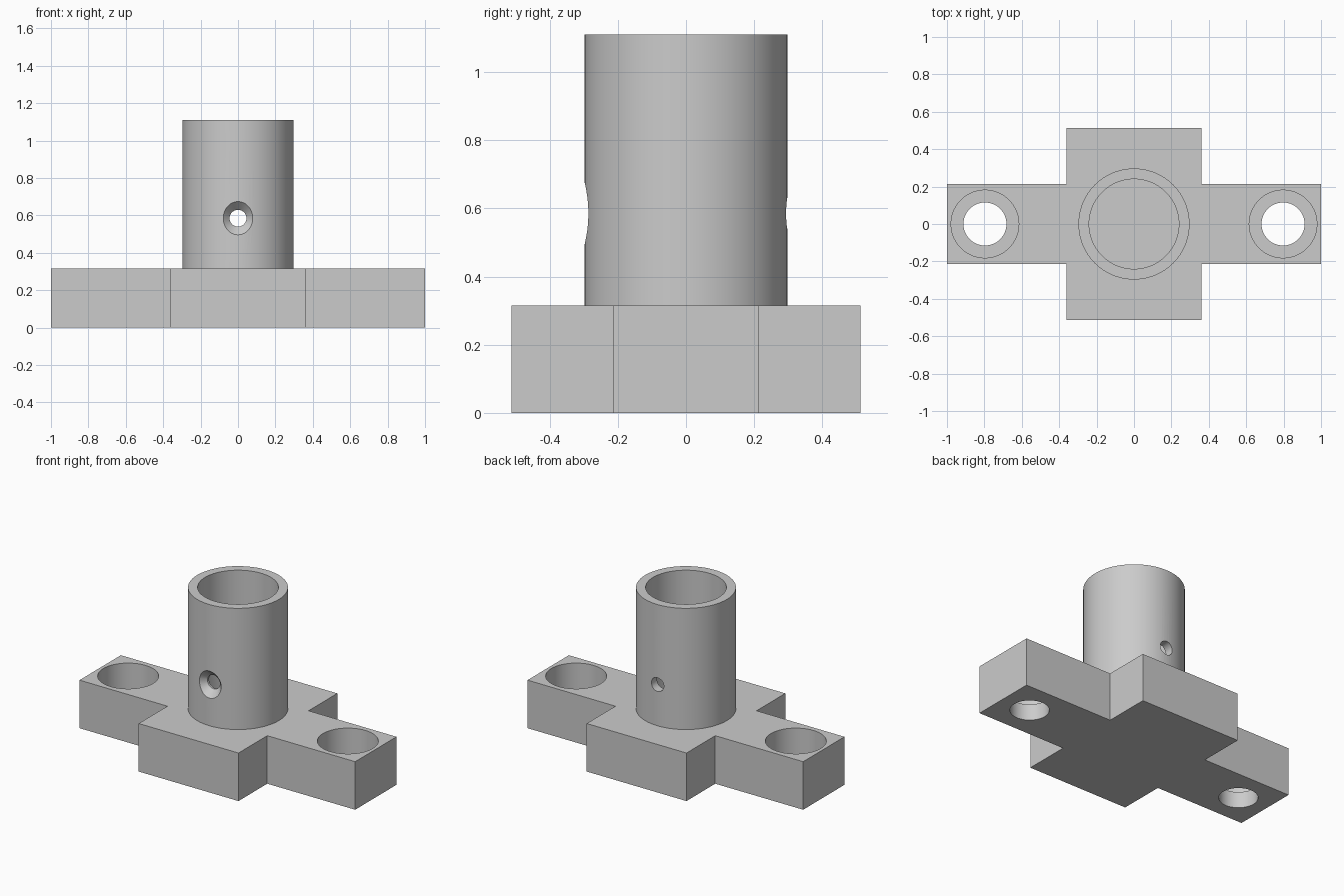
import bpy, bmesh, math
from mathutils import Matrix

if "Cube" in bpy.data.objects:
    bpy.data.objects.remove(bpy.data.objects["Cube"], do_unlink=True)

BASE_TOP, TUBE_TOP = 0.315, 1.11
TUBE_R, BORE_R = 0.297, 0.24
SCREW_X, PIN_Z = 0.797, 0.585

grey = bpy.data.materials.new("plain grey")
grey.use_nodes = True
grey.diffuse_color = (0.6, 0.6, 0.6, 1)
grey.node_tree.nodes["Principled BSDF"].inputs["Base Color"].default_value = (0.6, 0.6, 0.6, 1)


def make_object(name, bm):
    bmesh.ops.recalc_face_normals(bm, faces=bm.faces)
    mesh = bpy.data.meshes.new(name)
    bm.to_mesh(mesh)
    bm.free()
    mesh.materials.append(grey)
    obj = bpy.data.objects.new(name, mesh)
    bpy.context.collection.objects.link(obj)
    return obj


def vertical_rod(name, x, radius, bottom, top):
    bm = bmesh.new()
    bmesh.ops.create_cone(bm, cap_ends=True, segments=96, radius1=radius, radius2=radius,
                          depth=top - bottom,
                          matrix=Matrix.Translation((x, 0, (bottom + top) / 2)))
    return make_object(name, bm)


def cross_rod(name, r_front, r_back, y_front, y_back):
    bm = bmesh.new()
    place = Matrix.Translation((0, (y_front + y_back) / 2, PIN_Z))
    bmesh.ops.create_cone(bm, cap_ends=True, segments=48, radius1=r_front, radius2=r_back,
                          depth=y_back - y_front,
                          matrix=place @ Matrix.Rotation(-math.pi / 2, 4, 'X'))
    return make_object(name, bm)


def combine(target, tool, operation):
    mod = target.modifiers.new(tool.name, 'BOOLEAN')
    mod.operation, mod.solver, mod.object = operation, 'EXACT', tool
    bpy.ops.object.select_all(action='DESELECT')
    bpy.context.view_layer.objects.active = target
    target.select_set(True)
    bpy.ops.object.modifier_apply(modifier=mod.name)
    bpy.data.objects.remove(tool, do_unlink=True)


# Cross-shaped base plate
arm, pad, deep = 0.214, 0.362, 0.512
quarter = [(1, arm), (pad, arm), (pad, deep)]
half = quarter + [(-x, y) for x, y in reversed(quarter)]
outline = half + [(-x, -y) for x, y in half]
bm = bmesh.new()
face = bm.faces.new([bm.verts.new((x, y, 0)) for x, y in outline])
raised = bmesh.ops.extrude_face_region(bm, geom=[face], use_keep_orig=True)["geom"]
bmesh.ops.translate(bm, vec=(0, 0, BASE_TOP),
                    verts=[v for v in raised if isinstance(v, bmesh.types.BMVert)])
body = make_object("base_with_socket", bm)

# Upright tube and its blind bore
combine(body, vertical_rod("tube", 0, TUBE_R, 0.15, TUBE_TOP), 'UNION')
combine(body, vertical_rod("bore", 0, BORE_R, BASE_TOP + 0.001, TUBE_TOP + 0.1), 'DIFFERENCE')

# Counterbored screw holes in both arms
for x in (-SCREW_X, SCREW_X):
    combine(body, vertical_rod("screw_hole", x, 0.115, -0.1, 0.5), 'DIFFERENCE')
    combine(body, vertical_rod("counterbore", x, 0.181, 0.105, 0.5), 'DIFFERENCE')

# Cross pin hole, countersunk at the front
combine(body, cross_rod("pin_hole", 0.045, 0.045, -0.5, 0.5), 'DIFFERENCE')
combine(body, cross_rod("countersink", 0.092, 0.04, -0.3, -0.246), 'DIFFERENCE')

bpy.ops.object.select_all(action='DESELECT')
body.select_set(True)
bpy.context.view_layer.objects.active = body
bpy.ops.object.shade_smooth_by_angle(angle=math.radians(25))
